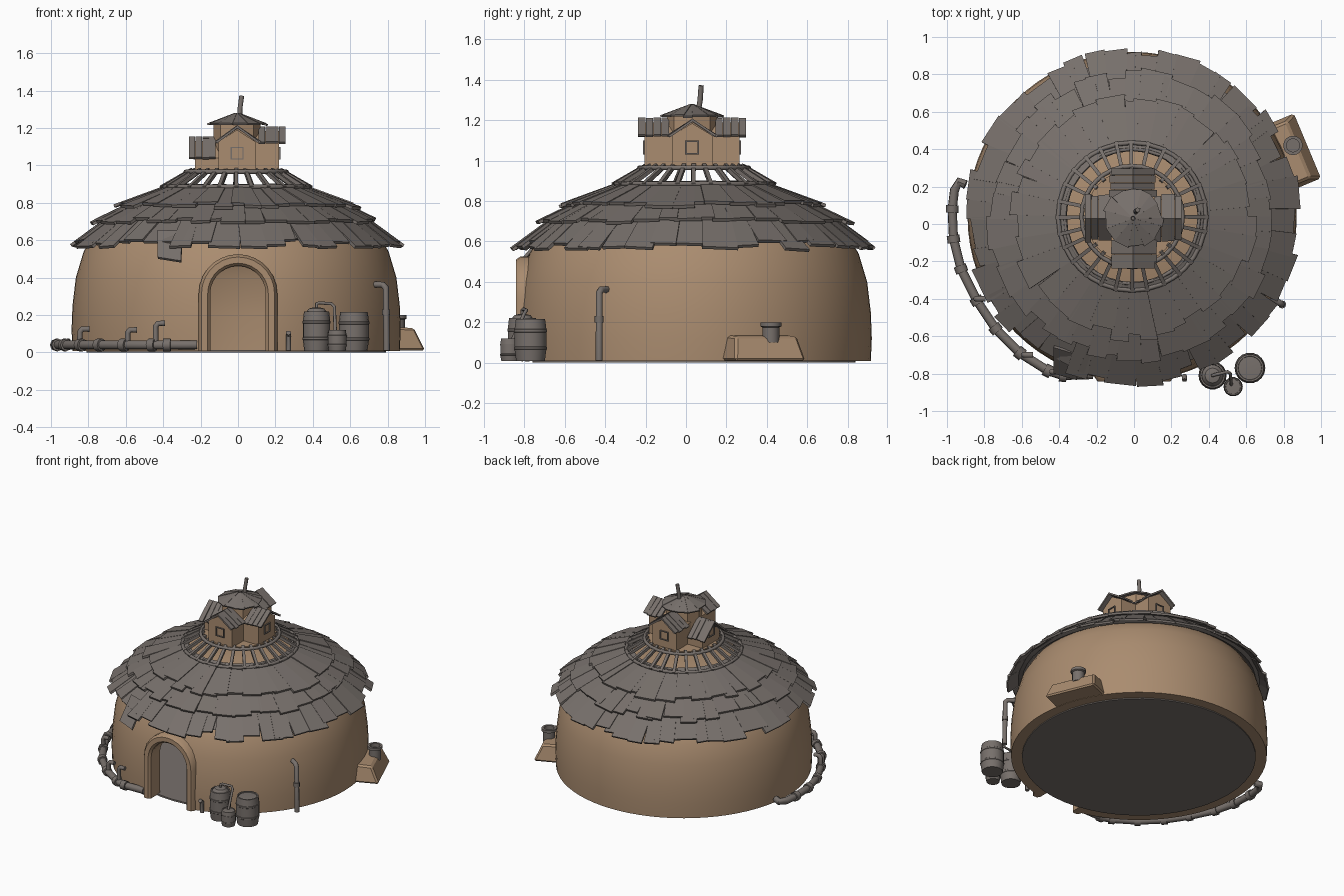
import bpy, bmesh, math, random
from mathutils import Vector, Matrix

if "Cube" in bpy.data.objects:
    bpy.data.objects.remove(bpy.data.objects["Cube"])

random.seed(7)
CX, CY = -0.01, 0.04
TAU = 2 * math.pi


def material(name, rgb):
    m = bpy.data.materials.new(name)
    m.diffuse_color = (*rgb, 1)
    m.use_nodes = True
    m.node_tree.nodes["Principled BSDF"].inputs["Base Color"].default_value = m.diffuse_color
    return m


CLAY = material("tan clay", (0.40, 0.262, 0.16))
GREY = material("weathered grey", (0.185, 0.162, 0.148))


def finish(bm, name, mat, smooth=False, loc=(0, 0, 0)):
    bmesh.ops.recalc_face_normals(bm, faces=bm.faces)
    me = bpy.data.meshes.new(name)
    bm.to_mesh(me)
    bm.free()
    me.materials.append(mat)
    ob = bpy.data.objects.new(name, me)
    ob.location = loc
    bpy.context.collection.objects.link(ob)
    if smooth:
        bpy.ops.object.select_all(action='DESELECT')
        ob.select_set(True)
        bpy.context.view_layer.objects.active = ob
        bpy.ops.object.shade_smooth_by_angle(angle=math.radians(35))
    return ob


def lathe(name, profile, mat, loc, n=24, closed=False, smooth=True):
    """Revolve (radius, z) points; radius 0 becomes a pole."""
    bm = bmesh.new()
    rings = []
    for r, z in profile:
        if r == 0:
            rings.append([bm.verts.new((0, 0, z))] * n)
        else:
            rings.append([bm.verts.new((r * math.cos(TAU * i / n), r * math.sin(TAU * i / n), z))
                          for i in range(n)])
    pairs = list(zip(rings, rings[1:])) + ([(rings[-1], rings[0])] if closed else [])
    for a, b in pairs:
        for i in range(n):
            j = (i + 1) % n
            vs = list(dict.fromkeys([a[i], a[j], b[j], b[i]]))
            if len(vs) > 2:
                bm.faces.new(vs)
    return finish(bm, name, mat, smooth, loc)


def hexa(bm, top, thick):
    """Solid slab from four top corners, pushed down by its thickness."""
    a, b, c, d = [Vector(p) for p in top]
    n = (b - a).cross(d - a).normalized()
    if n.z < 0:
        n = -n
    t = [bm.verts.new(p) for p in (a, b, c, d)]
    u = [bm.verts.new(p - n * thick) for p in (a, b, c, d)]
    bm.faces.new(t)
    bm.faces.new(u[::-1])
    for i in range(4):
        j = (i + 1) % 4
        bm.faces.new((t[j], t[i], u[i], u[j]))


def tube(name, pts, r, mat=GREY, cyclic=False):
    cu = bpy.data.curves.new(name, 'CURVE')
    cu.dimensions = '3D'
    cu.bevel_depth, cu.bevel_resolution, cu.use_fill_caps = r, 2, True
    sp = cu.splines.new('POLY')
    sp.points.add(len(pts) - 1)
    for p, q in zip(sp.points, pts):
        p.co = (*q, 1)
    sp.use_cyclic_u = cyclic
    cu.materials.append(mat)
    ob = bpy.data.objects.new(name, cu)
    bpy.context.collection.objects.link(ob)
    bpy.ops.object.select_all(action='DESELECT')
    ob.select_set(True)
    bpy.context.view_layer.objects.active = ob
    bpy.ops.object.convert(target='MESH')
    bpy.ops.object.shade_smooth_by_angle(angle=math.radians(50))


def plank_layer(name, n, r0, z0, r1, z1, thick, jit, loc):
    """Ring of uneven, slightly crooked planks running down a slope."""
    bm = bmesh.new()
    w = [random.uniform(0.6, 1.5) for _ in range(n)]
    a, s = random.random(), TAU / sum(w)
    for k in w:
        b = a + k * s
        f = 1 + random.uniform(-jit, jit)
        tw, lift = random.uniform(-0.03, 0.03) * jit * 8, random.uniform(0, 0.09) * jit
        f2 = f + random.uniform(-jit, jit) * 0.4
        def p(ang, t):
            r = r0 + (r1 - r0) * t
            return (r * math.cos(ang), r * math.sin(ang), z0 + (z1 - z0) * t + lift)
        e = 0.012
        hexa(bm, [p(a - e, 0), p(a - e + tw, f), p(b + e + tw, f2), p(b + e, 0)], thick)
        a = b
    return finish(bm, name, GREY, loc=loc)


def arch(hw, spring, n=14):
    pts = [(-hw, 0.008)]
    pts += [(-hw * math.cos(math.pi * i / n), spring + hw * math.sin(math.pi * i / n)) for i in range(n + 1)]
    return pts + [(hw, 0.008)]


C = (CX, CY, 0)

# hollow domed wall with door opening
outer = [(0.875, 0.008), (0.88, 0.12), (0.875, 0.25), (0.857, 0.4), (0.815, 0.54), (0.76, 0.63),
         (0.66, 0.705), (0.5, 0.785), (0.38, 0.84), (0, 0.85)]
inner = [(0, 0.79), (0.36, 0.78), (0.58, 0.69), (0.7, 0.58), (0.77, 0.4), (0.795, 0.2), (0.795, 0.008)]
wall = lathe("dome_wall", outer + inner, CLAY, C, 72, closed=True)
lathe("floor", [(0, 0.0), (0.8, 0.0), (0.8, 0.012), (0, 0.012)], GREY, C, 48)
bm = bmesh.new()
face = bm.faces.new([bm.verts.new((x, -1.0, z - (0.1 if z < 0.01 else 0))) for x, z in arch(0.15, 0.31)])
ext = bmesh.ops.extrude_face_region(bm, geom=[face])
bmesh.ops.translate(bm, vec=(0, 0.5, 0), verts=[v for v in ext["geom"] if isinstance(v, bmesh.types.BMVert)])
cutter = finish(bm, "door_cutter", CLAY)
cutter.hide_render = True
cutter.hide_set(True)
mod = wall.modifiers.new("door", 'BOOLEAN')
mod.object, mod.operation, mod.solver = cutter, 'DIFFERENCE', 'EXACT'

# arched door surround
bm = bmesh.new()
rows = [[bm.verts.new((x, y, z)) for x, z in arch(hw, 0.315)]
        for hw, y in ((0.148, -0.72), (0.148, -0.825), (0.162, -0.842), (0.195, -0.842), (0.21, -0.82), (0.21, -0.70))]
for i in range(6):
    a, b = rows[i], rows[(i + 1) % 6]
    for k in range(len(a) - 1):
        bm.faces.new((a[k], a[k + 1], b[k + 1], b[k]))
for k in (0, -1):
    bm.faces.new([r[k] for r in rows])
finish(bm, "door_surround", CLAY, True)

# layered plank roof over a plain backing cone
lathe("roof_backing", [(0.36, 0.865), (0.52, 0.81), (0.68, 0.725), (0.83, 0.61), (0.80, 0.60), (0.5, 0.79),
                       (0.36, 0.85)], GREY, C, 48, closed=True, smooth=False)
plank_layer("roof_lower_planks", 46, 0.66, 0.745, 0.885, 0.58, 0.016, 0.12, C)
plank_layer("roof_middle_planks", 42, 0.5, 0.832, 0.765, 0.705, 0.016, 0.10, C)
plank_layer("roof_upper_planks", 36, 0.355, 0.893, 0.645, 0.787, 0.016, 0.10, C)
bm = bmesh.new()
hexa(bm, [(-0.43, -0.66, 0.655), (-0.30, -0.70, 0.65), (-0.305, -0.835, 0.49), (-0.43, -0.80, 0.51)], 0.015)
finish(bm, "fallen_plank", GREY)


# slatted vent ring
def ring(r, z):
    return [(CX + r * math.cos(TAU * i / 32), CY + r * math.sin(TAU * i / 32), z) for i in range(32)]


for nm, r, z, t in (("vent_outer_ring", 0.395, 0.885, 0.012), ("vent_lower_ring", 0.36, 0.89, 0.009),
                    ("vent_upper_ring", 0.27, 0.965, 0.012)):
    tube(nm, ring(r, z), t, cyclic=True)
bm = bmesh.new()
for i in range(28):
    a = TAU * i / 28 + random.uniform(-0.02, 0.02)
    d, s = Vector((math.cos(a), math.sin(a), 0)), Vector((-math.sin(a), math.cos(a), 0)) * 0.01
    p, q = d * 0.245 + Vector((0, 0, 0.985)), d * 0.41 + Vector((0, 0, 0.89))
    hexa(bm, [p - s, q - s, q + s, p + s], 0.02)
finish(bm, "vent_slats", GREY, loc=C)

# turret: deck, core, cap and spire
T = (-0.005, 0.03, 0)
lathe("turret_deck", [(0, 0.96), (0.25, 0.96), (0.25, 0.975), (0, 0.975)], CLAY, C, 32)
lathe("turret_core", [(0, 0.97), (0.125, 0.97), (0.125, 1.235), (0, 1.235)], CLAY, T, 8, smooth=False)
lathe("turret_cap", [(0, 1.22), (0.145, 1.22), (0, 1.268)], GREY, T, 12, smooth=False)
plank_layer("turret_cap_planks", 14, 0.012, 1.276, 0.158, 1.222, 0.01, 0.06, T)
tube("spire", [(0.01, 0.06, 1.24), (0.01, 0.07, 1.30), (0.02, 0.075, 1.372)], 0.013)


# four gabled dormers in a cross
def dormer(name, ang, eave, ridge, reach):
    rot = Matrix.Translation(T) @ Matrix.Rotation(ang, 4, 'Z')
    h = 0.1
    bm = bmesh.new()
    ends = [[bm.verts.new((u, y, z)) for y, z in ((-h, 0.97), (h, 0.97), (h, eave), (0, ridge - 0.01), (-h, eave))]
            for u in (0, reach)]
    bm.faces.new(ends[0])
    bm.faces.new(ends[1])
    for i in range(5):
        j = (i + 1) % 5
        bm.faces.new((ends[0][i], ends[0][j], ends[1][j], ends[1][i]))
    bm.transform(rot)
    finish(bm, name + "_walls", CLAY)
    bm = bmesh.new()
    for s in (-1, 1):
        for k in range(4):
            u0 = 0.115 + k * (reach - 0.08) / 4
            u1 = u0 + (reach - 0.08) / 4 - 0.002
            o, l = random.uniform(-0.008, 0.008), random.uniform(0, 0.005)
            hexa(bm, [(u0, 0, ridge + 0.01 + l), (u1, 0, ridge + 0.01 + l),
                      (u1, s * (0.122 + o), eave + l), (u0, s * (0.122 + o), eave + l)], 0.012)
    # window frame bars
    c, w, t = 1.065, 0.034, 0.006
    for y0, y1, z0, z1 in ((-w, w, c + w - t, c + w), (-w, w, c - w, c - w + t),
                           (-w, -w + t, c - w, c + w), (w - t, w, c - w, c + w)):
        hexa(bm, [(reach - 0.01, y0, z1), (reach + 0.008, y0, z1), (reach + 0.008, y1, z1), (reach - 0.01, y1, z1)],
             z1 - z0)
    bm.transform(rot)
    finish(bm, name + "_roof_and_window", GREY)


dormer("front_dormer", -math.pi / 2, 1.125, 1.2, 0.235)
dormer("right_dormer", 0, 1.125, 1.195, 0.225)
dormer("back_dormer", math.pi / 2, 1.125, 1.2, 0.235)
dormer("left_dormer", math.pi, 1.04, 1.14, 0.225)

# side buttress with chimney stub
bm = bmesh.new()
lo = [bm.verts.new(p) for p in ((0.75, -0.19, 0.01), (1.01, -0.19, 0.01), (1.01, 0.19, 0.01), (0.75, 0.19, 0.01))]
hi = [bm.verts.new(p) for p in ((0.75, -0.165, 0.14), (0.955, -0.165, 0.13), (0.955, 0.165, 0.13), (0.75, 0.165, 0.14))]
bm.faces.new(lo)
bm.faces.new(hi)
for i in range(4):
    bm.faces.new((lo[i], lo[(i + 1) % 4], hi[(i + 1) % 4], hi[i]))
bmesh.ops.bevel(bm, geom=list(bm.edges), offset=0.012, segments=1, affect='EDGES')
bm.transform(Matrix.Translation((0, 0.03, 0)) @ Matrix.Rotation(math.radians(22.7), 4, 'Z'))
finish(bm, "buttress", CLAY)
lathe("chimney_stub", [(0, 0.1), (0.042, 0.1), (0.042, 0.175), (0.052, 0.18), (0.052, 0.2), (0.035, 0.2),
                       (0.035, 0.17), (0, 0.17)], GREY, (0.85, 0.42, 0), 16)

# ground pipe curling round the left side, with collars and valves
path = [(-0.90, 0.21, 0.05), (-0.935, 0.225, 0.045), (-0.96, 0.18, 0.04), (-0.972, 0.08, 0.04), (-0.965, -0.08, 0.04),
        (-0.925, -0.24, 0.04), (-0.84, -0.41, 0.04), (-0.74, -0.56, 0.04), (-0.61, -0.69, 0.04),
        (-0.46, -0.785, 0.04), (-0.38, -0.81, 0.04), (-0.22, -0.805, 0.04)]
tube("ground_pipe", path, 0.025)
for i in range(3, 11):
    p = Vector(path[i])
    d = (Vector(path[i + 1]) - Vector(path[i - 1])).normalized() * 0.02
    tube("pipe_collar", [p - d, p + d], 0.034)
for x, y, h in ((-0.845, -0.40, 0.125), (-0.59, -0.70, 0.12), (-0.44, -0.79, 0.155)):
    tube("pipe_valve", [(x, y, 0.04), (x, y, h - 0.015), (x + 0.012, y, h), (x + 0.05, y, h)], 0.015)


# storage barrels
def barrel(name, x, y, r, h):
    lathe(name, [(0, 0.008), (r * 0.9, 0.008), (r, h * 0.3), (r * 1.03, h * 0.31), (r * 1.03, h * 0.36), (r, h * 0.37),
                 (r, h * 0.7), (r * 1.03, h * 0.71), (r * 1.03, h * 0.76), (r, h * 0.77), (r * 0.92, h),
                 (r * 0.8, h), (r * 0.78, h * 0.97), (0, h * 0.99)], GREY, (x, y, 0), 18)


barrel("tall_barrel", 0.42, -0.81, 0.073, 0.22)
barrel("small_barrel", 0.53, -0.87, 0.05, 0.12)
barrel("wide_barrel", 0.62, -0.77, 0.08, 0.215)
lathe("barrel_lid", [(0.06, 0.21), (0.04, 0.235), (0.02, 0.24), (0, 0.24)], GREY, (0.42, -0.81, 0), 16)
tube("barrel_pipe", [(0.42, -0.81, 0.22), (0.42, -0.81, 0.26), (0.435, -0.805, 0.265), (0.5, -0.79, 0.26),
                     (0.515, -0.8, 0.245), (0.52, -0.86, 0.11)], 0.009)

# small standpipe and tall vent pipe
tube("standpipe", [(0.27, -0.815, 0.01), (0.27, -0.815, 0.09), (0.27, -0.835, 0.105)], 0.014)
tube("vent_pipe", [(0.795, -0.43, 0.01), (0.79, -0.43, 0.345), (0.775, -0.42, 0.362), (0.72, -0.385, 0.362)], 0.017)
tube("vent_pipe_collar", [(0.792, -0.43, 0.2), (0.792, -0.43, 0.23)], 0.022)
